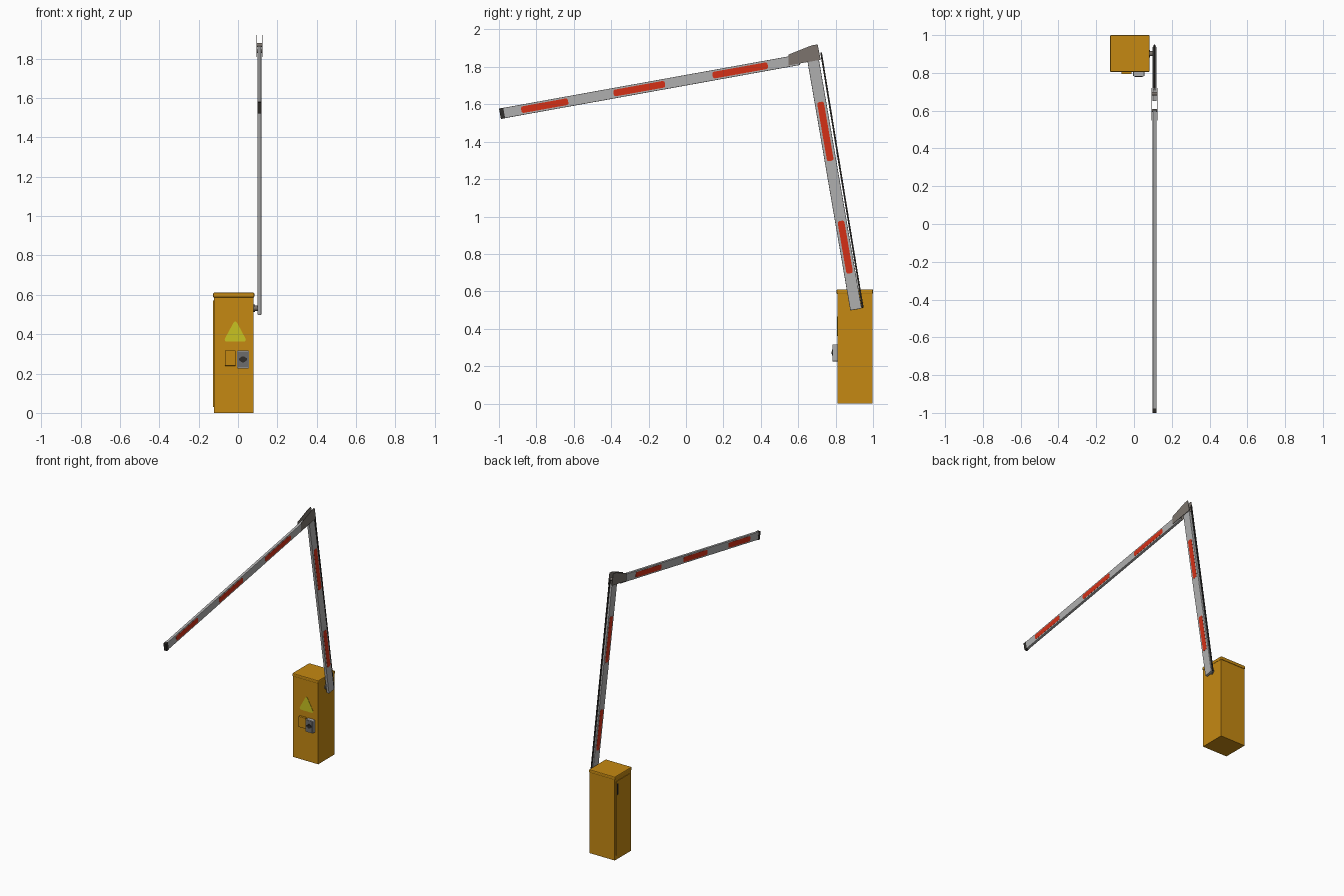
import bpy, bmesh, math
from mathutils import Vector

if "Cube" in bpy.data.objects:
    bpy.data.objects.remove(bpy.data.objects["Cube"])


def mat(name, rgb):
    m = bpy.data.materials.new(name)
    m.diffuse_color = (*rgb, 1)
    m.use_nodes = True
    m.node_tree.nodes["Principled BSDF"].inputs["Base Color"].default_value = m.diffuse_color
    return m


ORANGE = mat("cabinet orange", (0.56, 0.25, 0.006))
GREY = mat("arm light grey", (0.43, 0.43, 0.43))
RED = mat("reflector red", (0.66, 0.03, 0.008))
BRACKET = mat("bracket warm grey", (0.20, 0.175, 0.155))
DARK = mat("dark rubber", (0.03, 0.027, 0.024))
YELLOW = mat("warning yellow", (0.58, 0.54, 0.015))
PANEL = mat("panel grey", (0.15, 0.15, 0.15))


def rounded(pts, r, n=4):
    """Round the corners of a polygon with small curves."""
    out = []
    for i, p in enumerate(pts):
        p, a, b = Vector(p), Vector(pts[i - 1]), Vector(pts[(i + 1) % len(pts)])
        s, e = p + (a - p).normalized() * r, p + (b - p).normalized() * r
        for k in range(n + 1):
            t = k / n
            out.append(s * (1 - t) ** 2 + p * 2 * t * (1 - t) + e * t * t)
    return out


def prism(name, pts, axis, lo, hi, material, bevel=0.0):
    """Extrude a 2D outline along x (outline is y,z), y (x,z) or z (x,y)."""
    def place(p, d):
        return {"x": (d, p[0], p[1]), "y": (p[0], d, p[1]), "z": (p[0], p[1], d)}[axis]
    bm = bmesh.new()
    face = bm.faces.new([bm.verts.new(place(p, lo)) for p in pts])
    ext = bmesh.ops.extrude_face_region(bm, geom=[face])
    move = Vector(place((0, 0), hi - lo))
    bmesh.ops.translate(bm, vec=move, verts=[v for v in ext["geom"] if isinstance(v, bmesh.types.BMVert)])
    bmesh.ops.recalc_face_normals(bm, faces=bm.faces)
    me = bpy.data.meshes.new(name)
    bm.to_mesh(me)
    bm.free()
    ob = bpy.data.objects.new(name, me)
    bpy.context.collection.objects.link(ob)
    me.materials.append(material)
    if bevel:
        mod = ob.modifiers.new("bevel", "BEVEL")
        mod.width, mod.segments = bevel, 2
    return ob


def rect(a0, b0, a1, b1):
    return [(a0, b0), (a1, b0), (a1, b1), (a0, b1)]


def bar(p, q, w):
    """Rectangle of width w around the line p-q."""
    p, q = Vector(p), Vector(q)
    d = (q - p).normalized()
    n = Vector((-d.y, d.x)) * w / 2
    return [p - n, q - n, q + n, p + n]


def disc(cx, cy, r, n=24):
    return [(cx + r * math.cos(2 * math.pi * k / n), cy + r * math.sin(2 * math.pi * k / n)) for k in range(n)]


# Cabinet with overhanging lid
prism("cabinet_body", rect(-0.123, 0.809, 0.080, 0.996), "z", 0, 0.59, ORANGE)
prism("cabinet_lid", rect(-0.127, 0.805, 0.083, 1.0), "z", 0.586, 0.611, ORANGE, 0.006)

# Service door and handle on the left side
prism("service_door", rect(0.825, 0.03, 0.98, 0.57), "x", -0.126, -0.122, ORANGE)
prism("door_handle", rect(0.962, 0.47, 0.974, 0.55), "x", -0.128, -0.124, DARK)

# Warning triangle and control boxes on the front
prism("warning_triangle", rounded([(-0.075, 0.362), (0.047, 0.362), (-0.014, 0.475)], 0.022), "y", 0.807, 0.81, YELLOW)
prism("cover_box", rect(-0.067, 0.239, -0.013, 0.317), "y", 0.793, 0.81, ORANGE, 0.002)
prism("control_box", rounded(rect(-0.004, 0.226, 0.055, 0.317), 0.005), "y", 0.784, 0.81, GREY)
prism("control_panel", rect(0.001, 0.231, 0.050, 0.312), "y", 0.782, 0.785, PANEL)
prism("control_dial", disc(0.0255, 0.272, 0.016), "y", 0.780, 0.783, DARK)
prism("control_switch", rounded(rect(0.005, 0.266, 0.046, 0.278), 0.003), "y", 0.778, 0.783, DARK)

# Drive shaft between cabinet and arm
prism("drive_shaft", disc(0.902, 0.532, 0.013), "x", 0.078, 0.101, BRACKET)
prism("shaft_flange", disc(0.902, 0.532, 0.020), "x", 0.080, 0.086, BRACKET)

# Two arm sections
X0, X1 = 0.099, 0.119
LOW = (Vector((0.909, 0.503)), Vector((0.680, 1.835)))
UP = (Vector((-0.975, 1.553)), Vector((0.605, 1.838)))
prism("lower_arm", bar(*LOW, 0.062), "x", X0, X1, GREY, 0.003)
prism("upper_arm", bar(*UP, 0.056), "x", X0, X1, GREY, 0.003)
tip = (UP[1] - UP[0]).normalized()
prism("arm_end_cap", bar(UP[0] - tip * 0.020, UP[0] + tip * 0.003, 0.057), "x", X0 - 0.0005, X1 + 0.0005, DARK)

# Red reflectors, showing on both sides of each arm
def reflector(name, arm, centre, length):
    d = (arm[1] - arm[0]).normalized()
    c = arm[0] + d * (Vector(centre) - arm[0]).dot(d)
    outline = rounded(bar(c - d * length / 2, c + d * length / 2, 0.036), 0.013)
    prism(name, outline, "x", X0 - 0.001, X1 + 0.001, RED)


for i, (y, z, length) in enumerate([(-0.755, 1.59, 0.255), (-0.25, 1.685, 0.28), (0.29, 1.78, 0.30)]):
    reflector(f"upper_reflector_{i + 1}", UP, (y, z), length)
for i, (y, z, length) in enumerate([(0.745, 1.455, 0.32), (0.85, 0.836, 0.285)]):
    reflector(f"lower_reflector_{i + 1}", LOW, (y, z), length)

# Elbow bracket: two cheek plates, pivot and crossbar
cheek = [(0.549, 1.808), (0.720, 1.838), (0.704, 1.920), (0.672, 1.915), (0.549, 1.866)]
for side, x in (("left", 0.0935), ("right", 0.1215)):
    prism(f"elbow_plate_{side}", cheek, "x", x, x + 0.003, BRACKET)
prism("elbow_pivot", disc(0.690, 1.870, 0.010), "x", 0.0945, 0.1235, BRACKET)
prism("elbow_crossbar", disc(0.600, 1.838, 0.008), "x", 0.0945, 0.1235, BRACKET)

# Linkage rod behind the lower arm
prism("linkage_rod", bar((0.945, 0.512), (0.722, 1.878), 0.009), "x", 0.1045, 0.1135, DARK, 0.002)
